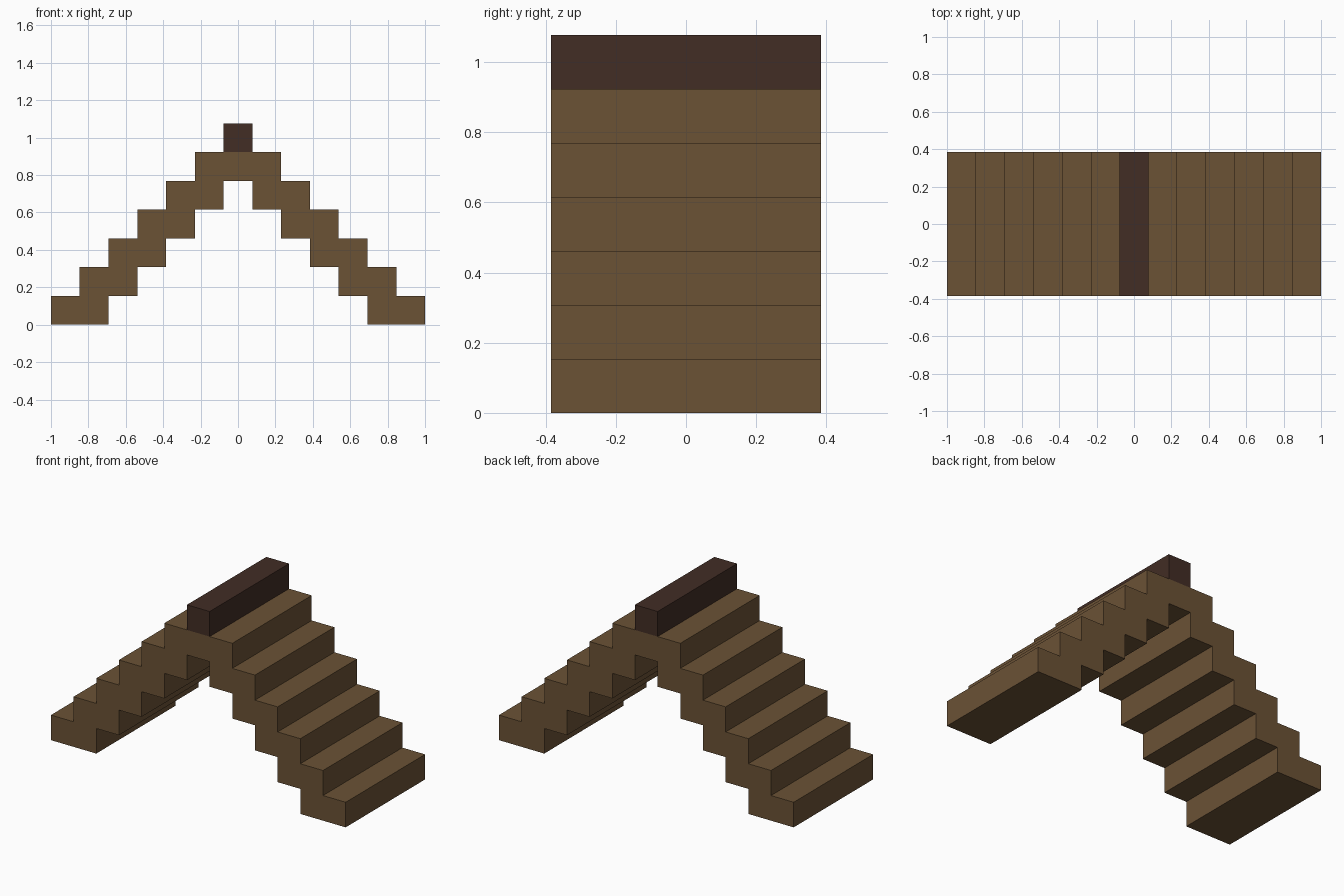
import bpy
import bmesh

# Remove the default cube
cube = bpy.data.objects.get("Cube")
if cube:
    bpy.data.objects.remove(cube, do_unlink=True)

UNIT = 2 / 13          # one step: tread depth and riser height
STEPS = 6
HALF_DEPTH = 2.5 * UNIT


def make_material(name, colour):
    mat = bpy.data.materials.new(name)
    mat.use_nodes = True
    mat.diffuse_color = colour
    mat.node_tree.nodes["Principled BSDF"].inputs["Base Color"].default_value = colour
    return mat


def extrude_profile(name, profile, mat):
    """Extrude an x-z outline from front to back."""
    bm = bmesh.new()
    face = bm.faces.new([bm.verts.new((x, -HALF_DEPTH, z)) for x, z in profile])
    result = bmesh.ops.extrude_face_region(bm, geom=[face], use_keep_orig=True)
    moved = [g for g in result["geom"] if isinstance(g, bmesh.types.BMVert)]
    bmesh.ops.translate(bm, verts=moved, vec=(0, 2 * HALF_DEPTH, 0))
    bmesh.ops.recalc_face_normals(bm, faces=bm.faces)
    mesh = bpy.data.meshes.new(name)
    bm.to_mesh(mesh)
    bm.free()
    mesh.materials.append(mat)
    obj = bpy.data.objects.new(name, mesh)
    bpy.context.collection.objects.link(obj)
    return obj


def staircase(foot_x, count):
    """Zigzag outline climbing inwards from the ground."""
    points = []
    for i in range(count):
        x = foot_x - i * UNIT
        points += [(x, i * UNIT), (x, (i + 1) * UNIT)]
    return points


def mirrored(points):
    return [(-x, z) for x, z in points]


wood = make_material("brown wood", (0.147, 0.084, 0.036, 1))
dark_wood = make_material("dark brown wood", (0.054, 0.026, 0.018, 1))

# Stepped gable roof: outer stairs over the top, inner stairs underneath
outer = staircase(1, STEPS)
inner = staircase(1 - 2 * UNIT, STEPS - 1)
outline = outer + mirrored(outer)[::-1] + mirrored(inner) + inner[::-1]
extrude_profile("stepped_roof", outline, wood)

# Ridge beam along the top
half, base = UNIT / 2, STEPS * UNIT
ridge = [(-half, base), (half, base), (half, base + UNIT), (-half, base + UNIT)]
extrude_profile("ridge_beam", ridge, dark_wood)
